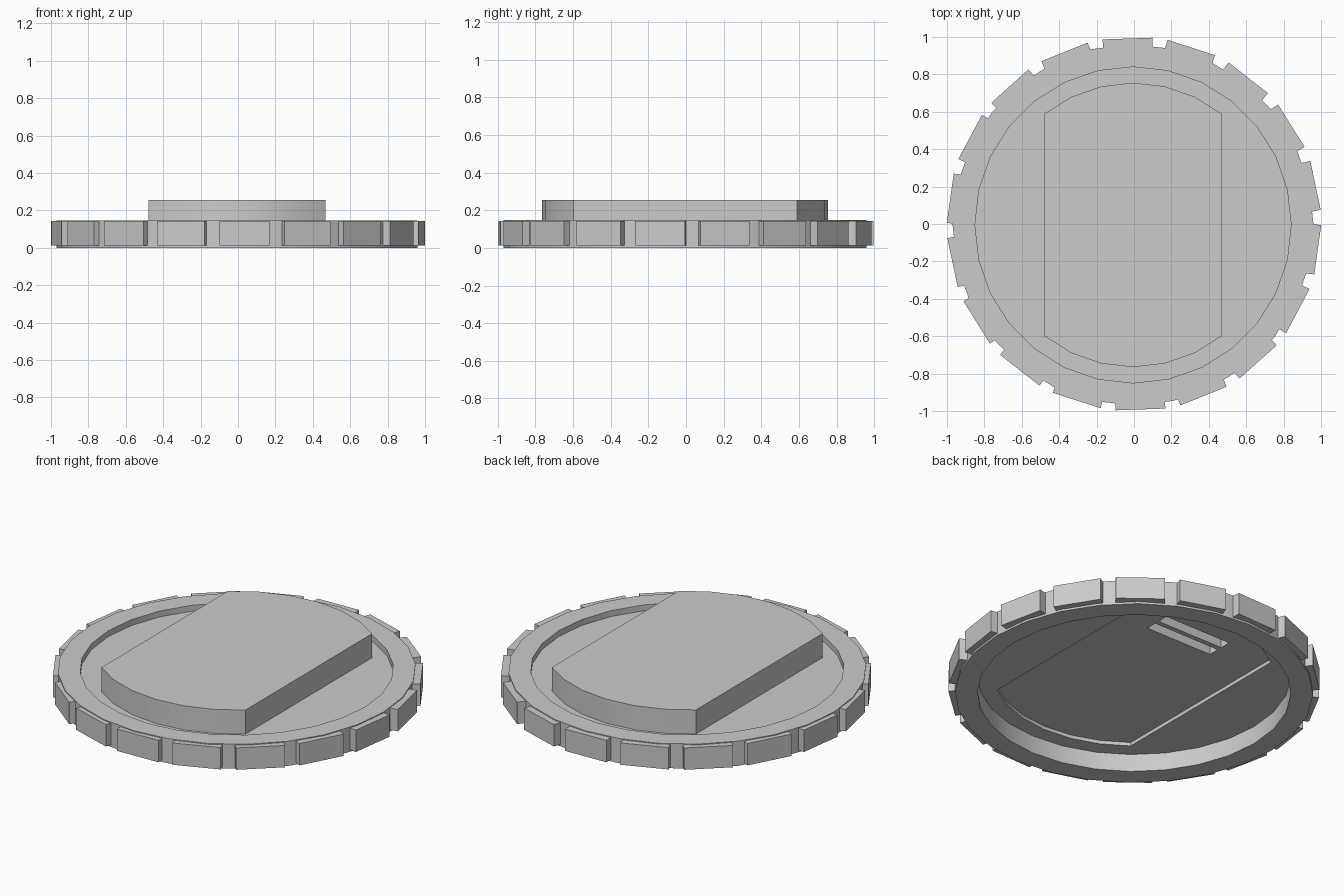
import bpy, bmesh
from math import sin, cos, pi, radians
from mathutils import Matrix

SIDES = 28
OFF = -0.005  # the disc sits slightly off the middle of the grips

cube = bpy.data.objects.get("Cube")
if cube:
    bpy.data.objects.remove(cube, do_unlink=True)

grey = bpy.data.materials.new("plain_grey")
grey.use_nodes = True
grey.diffuse_color = (0.6, 0.6, 0.6, 1)
grey.node_tree.nodes["Principled BSDF"].inputs["Base Color"].default_value = (0.6, 0.6, 0.6, 1)


def finish(name, bm):
    bmesh.ops.recalc_face_normals(bm, faces=bm.faces)
    mesh = bpy.data.meshes.new(name)
    bm.to_mesh(mesh)
    bm.free()
    mesh.materials.append(grey)
    obj = bpy.data.objects.new(name, mesh)
    bpy.context.collection.objects.link(obj)
    return obj


def circle(radius, steps):
    return [(OFF + radius * sin(2 * pi * k / SIDES), OFF + radius * cos(2 * pi * k / SIDES))
            for k in steps]


def prism(name, outline, z0, z1):
    bm = bmesh.new()
    face = bm.faces.new([bm.verts.new((x, y, z0)) for x, y in outline])
    top = bmesh.ops.extrude_face_region(bm, geom=[face])["geom"]
    verts = [v for v in top if isinstance(v, bmesh.types.BMVert)]
    bmesh.ops.translate(bm, verts=verts, vec=(0, 0, z1 - z0))
    return finish(name, bm)


def cut(obj, cutter):
    mod = obj.modifiers.new("cut", "BOOLEAN")
    mod.operation = "DIFFERENCE"
    mod.solver = "EXACT"
    mod.object = cutter
    bpy.context.view_layer.objects.active = obj
    bpy.ops.object.modifier_apply(modifier=mod.name)


def smooth(obj):
    bpy.ops.object.select_all(action="DESELECT")
    obj.select_set(True)
    bpy.context.view_layer.objects.active = obj
    bpy.ops.object.shade_smooth_by_angle(angle=radians(25))


# Outer rim: rectangular section swept around the centre
bm = bmesh.new()
loops = [[bm.verts.new((x, y, z)) for x, y in circle(r, range(SIDES))]
         for r, z in [(0.845, 0), (0.965, 0), (0.965, 0.147), (0.845, 0.147)]]
for a, b in zip(loops, loops[1:] + loops[:1]):
    for k in range(SIDES):
        j = (k + 1) % SIDES
        bm.faces.new((a[k], a[j], b[j], b[k]))
rim = finish("rim", bm)

# Recessed floor and the raised block with straight sides and curved ends
half = SIDES // 2
arcs = list(range(-3, 4)) + list(range(half - 3, half + 4))
floor = prism("floor", circle(0.85, range(SIDES)), 0.105, 0.112)
block = prism("raised_block", circle(0.76, arcs), 0.106, 0.255)

# Shallow hollow and two slots on the underside
hollow = prism("hollow_cutter", circle(0.752, arcs), 0.05, 0.126)
cut(floor, hollow)
cut(block, hollow)
cutters = [hollow]
for y0 in (0.41, 0.505):
    slot = prism("slot_cutter", [(-0.19, y0), (0.25, y0), (0.25, y0 + 0.065), (-0.19, y0 + 0.065)],
                 0.05, 0.21)
    cut(block, slot)
    cutters.append(slot)
for c in cutters:
    bpy.data.objects.remove(c, do_unlink=True)

# Grip pads around the edge
bm = bmesh.new()
for k in range(18):
    place = (Matrix.Rotation(radians(12 + 20 * k), 4, "Z")
             @ Matrix.Translation((0.962, 0, 0.077))
             @ Matrix.Diagonal((0.06, 0.266, 0.13, 1)))
    bmesh.ops.create_cube(bm, size=1, matrix=place)
finish("grip_pads", bm)

for obj in (rim, floor, block):
    smooth(obj)
